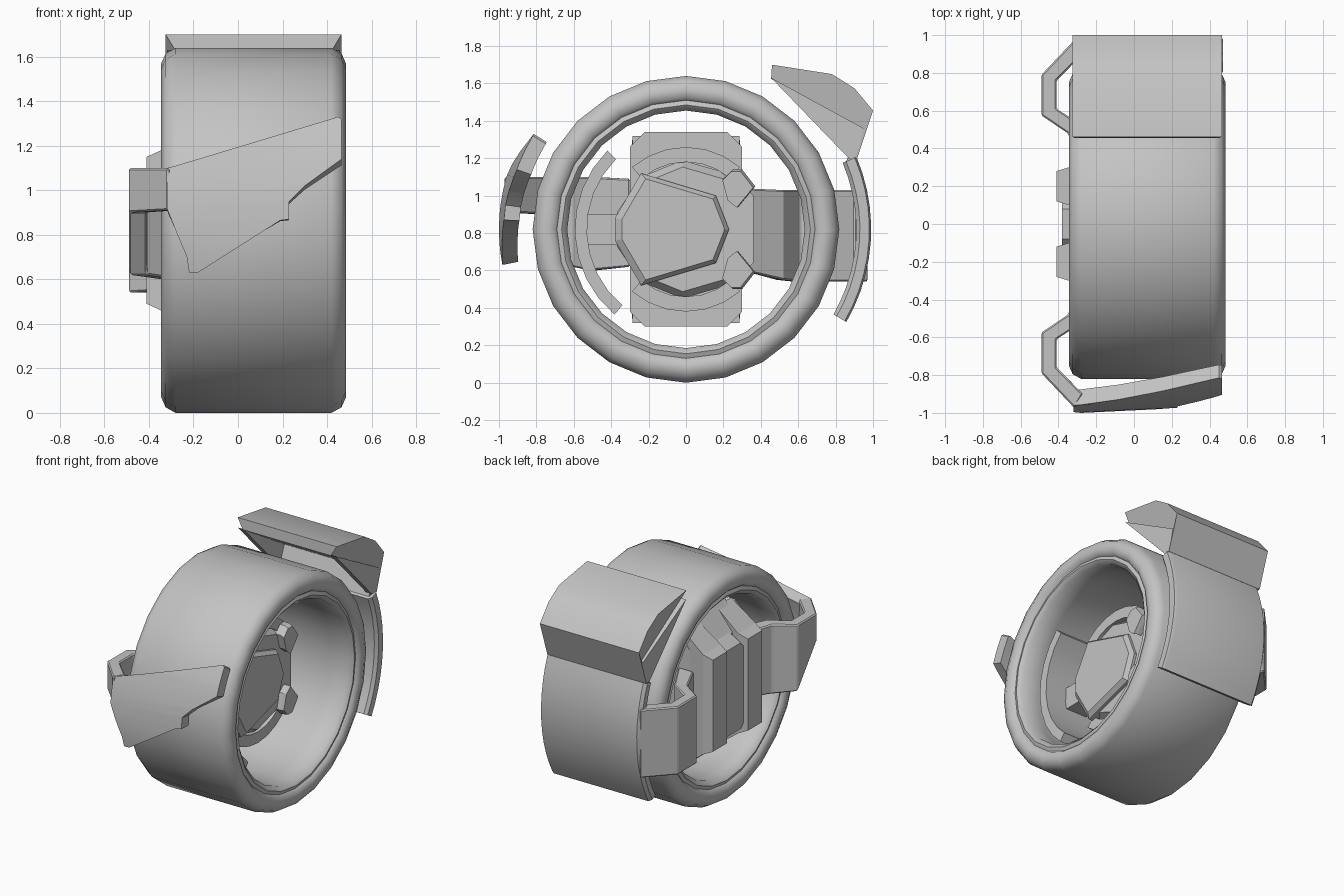
import bpy, bmesh, math
from mathutils import Vector

cube = bpy.data.objects.get("Cube")
if cube:
    bpy.data.objects.remove(cube, do_unlink=True)

C = 0.82  # axle height
grey = bpy.data.materials.new("grey")
grey.use_nodes = True
colour = (0.55, 0.55, 0.55, 1)
grey.diffuse_color = colour
grey.node_tree.nodes["Principled BSDF"].inputs["Base Color"].default_value = colour


def finish(name, bm, angle=None, bevel=0):
    bmesh.ops.remove_doubles(bm, verts=bm.verts, dist=1e-5)
    bmesh.ops.recalc_face_normals(bm, faces=bm.faces)
    me = bpy.data.meshes.new(name)
    bm.to_mesh(me)
    bm.free()
    ob = bpy.data.objects.new(name, me)
    bpy.context.collection.objects.link(ob)
    me.materials.append(grey)
    if bevel:
        mod = ob.modifiers.new("bevel", "BEVEL")
        mod.width, mod.segments = bevel, 1
    if angle:
        bpy.ops.object.select_all(action="DESELECT")
        ob.select_set(True)
        bpy.context.view_layer.objects.active = ob
        bpy.ops.object.shade_smooth_by_angle(angle=math.radians(angle))
    return ob


def skin(name, rings, closed=False, **kw):
    """Join matching rings of points with quads; cap the ends unless closed."""
    bm = bmesh.new()
    loops = [[bm.verts.new(p) for p in ring] for ring in rings]
    n = len(loops[0])
    pairs = list(zip(loops, loops[1:])) + ([(loops[-1], loops[0])] if closed else [])
    for a, b in pairs:
        for i in range(n):
            j = (i + 1) % n
            bm.faces.new((a[i], a[j], b[j], b[i]))
    if not closed:
        bm.faces.new(loops[0])
        bm.faces.new(loops[-1])
    return finish(name, bm, **kw)


def sweep(name, profile, start, end, steps, **kw):
    """Turn an (x, radius) profile about the axle."""
    full = end - start == 360
    rings = []
    for k in range(steps + (not full)):
        t = math.radians(start + (end - start) * k / steps)
        rings.append([(x, r * math.cos(t), C + r * math.sin(t)) for x, r in profile])
    return skin(name, rings, closed=full, **kw)


def loft(name, outline, sections, **kw):
    """Stack a (y, z) outline along x; sections are (x, y scale, z scale)."""
    return skin(name, [[(x, y * sy, C + z * sz) for y, z in outline]
                       for x, sy, sz in sections], **kw)


def box_outline(y0, y1, h, c):
    return [(y0, -h + c), (y0 + c, -h), (y1 - c, -h), (y1, -h + c),
            (y1, h - c), (y1 - c, h), (y0 + c, h), (y0, h - c)]


# Tyre with bulged sidewalls and an open middle
tyre = [(-0.28, 0.82), (0.42, 0.82), (0.465, 0.795), (0.485, 0.75), (0.475, 0.705),
        (0.455, 0.69), (0.465, 0.665), (0.44, 0.635), (0.3, 0.635), (0.05, 0.65),
        (-0.2, 0.635), (-0.3, 0.635), (-0.325, 0.665), (-0.315, 0.69),
        (-0.335, 0.705), (-0.345, 0.75), (-0.325, 0.795)]
sweep("tyre", tyre, 0, 360, 24, angle=50)

# Hub body: upright block
loft("hub_block", box_outline(-0.3, 0.3, 0.52, 0.08),
     [(-0.3, 0.95, 0.68), (-0.15, 1, 1), (-0.05, 1, 1)])
loft("hub_centre_panel", box_outline(-0.11, 0.11, 0.31, 0.03),
     [(-0.25, 1, 1.25), (-0.38, 1, 1)])

# Curved lips above and below the hub core
for name, a in (("upper", 90), ("lower", 270)):
    sweep(name + "_hub_lip", [(-0.06, 0.36), (0.16, 0.36), (0.16, 0.44), (-0.06, 0.44)],
          a - 41, a + 41, 6, angle=35)

# Upright ridges on the closed side
for name, y in (("rear", 0.2), ("front", -0.2)):
    skin(name + "_hub_ridge",
         [[(x, y + w * s, C + h * u) for s, u in ((-1, -1), (1, -1), (1, 1), (-1, 1))]
          for x, w, h in ((-0.16, 0.085, 0.5), (-0.345, 0.1, 0.36), (-0.41, 0.08, 0.33))])

# Faceted hub core on the open side
core = [(-0.37, -0.09), (-0.24, -0.28), (-0.02, -0.37), (0.22, -0.3), (0.34, -0.13),
        (0.34, 0.13), (0.22, 0.3), (-0.02, 0.37), (-0.24, 0.28), (-0.37, 0.09)]
loft("hub_core", core, [(-0.05, 1, 1), (0.12, 1, 1), (0.17, 0.9, 0.9)])
face = [(-0.38, 0.06), (-0.24, 0.3), (0.16, 0.18), (0.23, 0),
        (0.16, -0.18), (-0.24, -0.3), (-0.38, -0.06)]
loft("hub_face", face, [(0.1, 1, 1), (0.19, 1, 1), (0.22, 0.9, 0.9)])

# Mirrored clamp jaws and the link between them
jaw = [(0.2, 0.27), (0.25, 0.32), (0.3, 0.32), (0.37, 0.23), (0.28, 0.12), (0.23, 0.16)]
for name, s in (("upper", 1), ("lower", -1)):
    loft(name + "_clamp_jaw", [(y, z * s) for y, z in jaw],
         [(0, 1, 1), (0.2, 1, 1), (0.23, 0.97, 0.97)])
loft("clamp_link", box_outline(0.26, 0.36, 0.2, 0.02), [(0, 1, 1), (0.17, 1, 1)])

# Curved inner guard and its arm
sweep("inner_guard", [(-0.1, 0.53), (0.32, 0.53), (0.32, 0.595), (-0.1, 0.595)],
      135, 230, 8, angle=35)
loft("inner_guard_arm", box_outline(-0.55, -0.3, 0.08, 0.02), [(-0.02, 1, 1), (0.15, 1, 1)])


def bracket(name, path, sign, spans):
    """Bent strap in plan; spans give its bottom and top at each bend."""
    rings = []
    for (xo, yo, xi, yi), (lo, hi) in zip(path, spans):
        rings.append([(xo, sign * yo, lo), (xi, sign * yi, lo),
                      (xi, sign * yi, hi), (xo, sign * yo, hi)])
    return skin(name, rings, bevel=0.008)


# Brackets that reach round the tyre; each bend is outer point, inner point
strap = [(-0.27, 0.3, -0.15, 0.3), (-0.35, 0.48, -0.27, 0.52), (-0.49, 0.575, -0.41, 0.61),
         (-0.49, 0.79, -0.41, 0.76), (-0.315, 0.975, -0.27, 0.9)]
bracket("rear_bracket", strap, 1,
        [(0.6, 1.04), (0.55, 1.03), (0.54, 1.03), (0.54, 1.03), (0.54, 1.03)])
bracket("front_bracket", strap, -1,
        [(0.62, 1.09), (0.6, 1.1), (0.62, 1.1), (0.9, 1.1), (0.91, 1.1)])

# Rear fender shell
sweep("rear_fender", [(-0.29, 0.91), (0.45, 0.91), (0.47, 0.93), (0.47, 0.98),
                      (0.45, 0.99), (-0.3, 0.99), (-0.32, 0.97), (-0.32, 0.93)],
      -30, 23, 10, angle=35)

# Raised spoiler: a wedge between two cheeks that run down to the fender
wedge = [(0.46, 1.70, 0), (0.78, 1.65, 0), (0.9, 1.575, 0), (1.0, 1.455, 0),
         (0.915, 1.2, 0), (0.855, 1.18, 0.02), (0.92, 1.345, 0.03), (0.455, 1.625, 0.045)]
skin("rear_spoiler", [[(-0.325 + i, y, z) for y, z, i in wedge],
                      [(0.465 - i, y, z) for y, z, i in wedge]], angle=32)
cheek = [(0.455, 1.63), (0.95, 1.36), (0.915, 1.2), (0.87, 1.2)]
for name, x, s in (("left", 0.465, -1), ("right", -0.325, 1)):
    skin(name + "_spoiler_cheek", [[(x + s * 0.006, y, z) for y, z in cheek],
                                   [(x + s * 0.05, y, z) for y, z in cheek]])

# Front blade: flat outline wrapped onto a cylinder, then thickened
blade = [(-0.32, 1.1), (-0.28, 1.11), (0.45, 1.33), (0.465, 1.32), (0.465, 1.14),
         (0.3, 1.02), (0.23, 0.95), (0.23, 0.87), (0.19, 0.865), (-0.18, 0.63),
         (-0.22, 0.63), (-0.23, 0.7), (-0.28, 0.82), (-0.32, 0.92)]
bm = bmesh.new()
bm.faces.new([bm.verts.new((x, 0, z)) for x, z in blade])
for k in range(9):
    bmesh.ops.bisect_plane(bm, geom=bm.verts[:] + bm.edges[:] + bm.faces[:],
                           plane_co=(0, 0, 0.68 + 0.07 * k), plane_no=(0, 0, 1))
for v in bm.verts:
    radius = 1.0 - 0.04 * max(0, v.co.x + 0.2) / 0.66
    v.co.y = -math.sqrt(radius ** 2 - (v.co.z - C) ** 2)
grown = bmesh.ops.extrude_face_region(bm, geom=bm.faces[:])["geom"]
for v in grown:
    if isinstance(v, bmesh.types.BMVert):
        v.co = Vector((v.co.x, v.co.y * 0.915, C + (v.co.z - C) * 0.915))
finish("front_blade", bm, angle=35)
